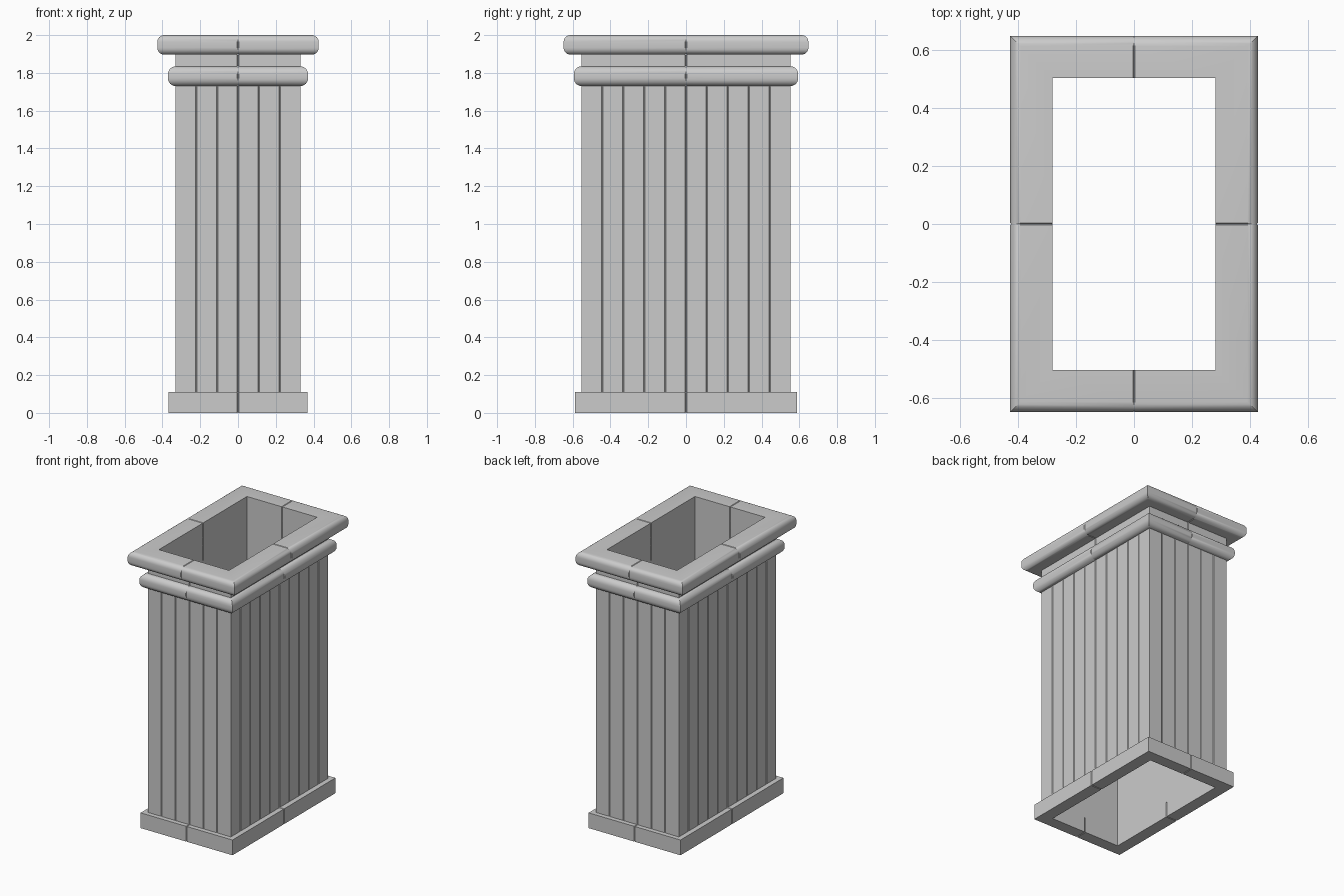
import bpy, bmesh, math
from math import sin, cos, pi

cube = bpy.data.objects.get("Cube")
if cube:
    bpy.data.objects.remove(cube, do_unlink=True)

GREY = (0.6, 0.6, 0.6, 1)
mat = bpy.data.materials.new("stone grey")
mat.use_nodes = True
mat.diffuse_color = GREY
mat.node_tree.nodes["Principled BSDF"].inputs["Base Color"].default_value = GREY

INNER_X, INNER_Y = 0.28, 0.502   # half size of the hollow
BOARD = 0.111                    # board width
GROOVE = 0.004                   # half width and depth of a joint


def profile(ox, oy, z0, z1, radius):
    """Wall section as (x, y, z) at the mitred corner, outer edges rounded."""
    pts = [(INNER_X, INNER_Y, z0)]
    if radius:
        steps = 6
        for cz, start in ((z0 + radius, -pi / 2), (z1 - radius, 0)):
            for i in range(steps + 1):
                a = start + i * pi / 2 / steps
                d = radius - radius * cos(a)
                pts.append((ox - d, oy - d, cz + radius * sin(a)))
    else:
        pts += [(ox, oy, z0), (ox, oy, z1)]
    pts.append((INNER_X, INNER_Y, z1))
    return pts


def stations(seams):
    """Positions along a wall from the centre out, flagged where a joint dips."""
    out = []
    for s in seams:
        if s > 0:
            out.append((s - GROOVE, False))
        out += [(s, True), (s + GROOVE, False)]
    return out


def ring(name, ox, oy, z0, z1, radius=0, seams_x=(0,), seams_y=(0,), outer_only=False):
    """One corner swept around the mitre, mirrored to a full rectangular ring."""
    pts = profile(ox, oy, z0, z1, radius)

    def dip(p):
        x, y, z = p
        x, y = min(x, ox - GROOVE), min(y, oy - GROOVE)
        if not outer_only:
            x, y = max(x, INNER_X + GROOVE), max(y, INNER_Y + GROOVE)
            z = min(max(z, z0 + GROOVE), z1 - GROOVE)
        return x, y, z

    sections = []
    for t, dipped in stations(seams_x):
        sections.append([(t, y, z) for x, y, z in (map(dip, pts) if dipped else pts)])
    sections.append(pts)
    for t, dipped in reversed(stations(seams_y)):
        sections.append([(x, t, z) for x, y, z in (map(dip, pts) if dipped else pts)])

    bm = bmesh.new()
    rows = [[bm.verts.new(p) for p in sec] for sec in sections]
    n = len(pts)
    for a, b in zip(rows, rows[1:]):
        for i in range(n):
            j = (i + 1) % n
            bm.faces.new((a[i], a[j], b[j], b[i]))
    # full ring from the quarter, welded along the centre joints
    for axis in (0, 1):
        copy = bmesh.ops.duplicate(bm, geom=bm.verts[:] + bm.edges[:] + bm.faces[:])
        for v in (g for g in copy["geom"] if isinstance(g, bmesh.types.BMVert)):
            v.co[axis] *= -1
        bmesh.ops.remove_doubles(bm, verts=bm.verts, dist=0.0001)
    bmesh.ops.recalc_face_normals(bm, faces=bm.faces)
    mesh = bpy.data.meshes.new(name)
    bm.to_mesh(mesh)
    bm.free()
    mesh.materials.append(mat)
    obj = bpy.data.objects.new(name, mesh)
    bpy.context.collection.objects.link(obj)
    bpy.ops.object.select_all(action='DESELECT')
    obj.select_set(True)
    bpy.context.view_layer.objects.active = obj
    bpy.ops.object.shade_smooth_by_angle(angle=math.radians(30))
    return obj


# plinth, boarded shaft, then the neck between two rounded mouldings
ring("base", 0.367, 0.587, 0, 0.11)
ring("shaft_boards", 0.331, 0.554, 0.11, 1.73,
     seams_x=[i * BOARD for i in range(3)],
     seams_y=[i * BOARD for i in range(5)], outer_only=True)
ring("lower_moulding", 0.371, 0.594, 1.73, 1.835, radius=0.042)
ring("neck", 0.331, 0.554, 1.835, 1.897)
ring("top_moulding", 0.427, 0.648, 1.897, 2.0, radius=0.036)
